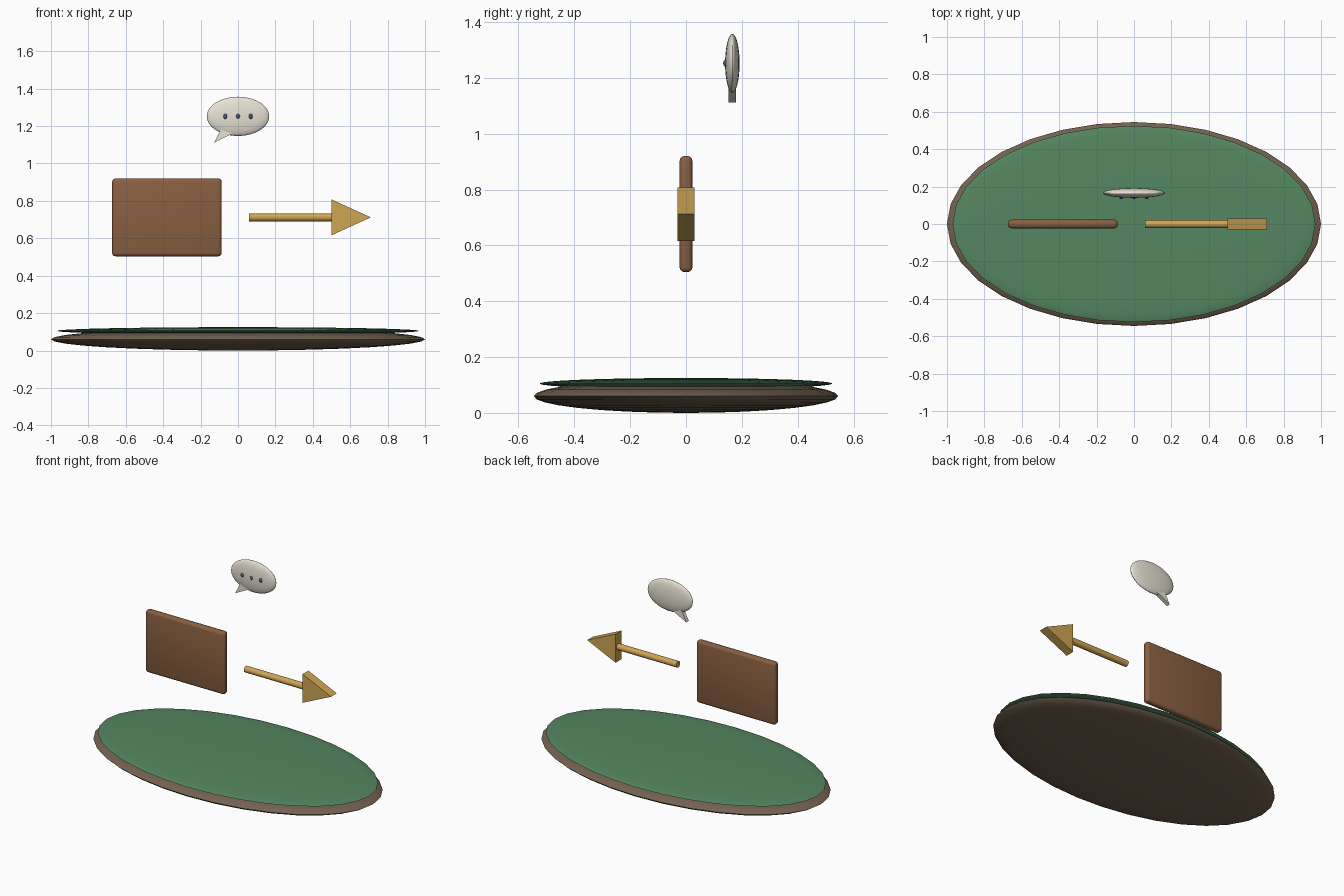
import bpy, bmesh, math
from mathutils import Matrix

if "Cube" in bpy.data.objects:
    bpy.data.objects.remove(bpy.data.objects["Cube"])


def material(name, rgb):
    m = bpy.data.materials.new(name)
    m.diffuse_color = (*rgb, 1)
    m.use_nodes = True
    m.node_tree.nodes["Principled BSDF"].inputs["Base Color"].default_value = m.diffuse_color
    return m


EARTH = material("earth", (0.17, 0.12, 0.08))
GREEN = material("green", (0.09, 0.24, 0.12))
BROWN = material("brown", (0.25, 0.115, 0.052))
GOLD = material("gold", (0.62, 0.38, 0.09))
IVORY = material("ivory", (0.80, 0.76, 0.66))
BLUE = material("blue", (0.07, 0.11, 0.23))


def make(name, bm, mat, smooth=True):
    bmesh.ops.recalc_face_normals(bm, faces=bm.faces)
    mesh = bpy.data.meshes.new(name)
    bm.to_mesh(mesh)
    bm.free()
    for p in mesh.polygons:
        p.use_smooth = smooth
    mesh.materials.append(mat)
    obj = bpy.data.objects.new(name, mesh)
    bpy.context.collection.objects.link(obj)
    return obj


def ellipsoid(name, center, radii, mat, seg=32, rings=16):
    bm = bmesh.new()
    bmesh.ops.create_uvsphere(bm, u_segments=seg, v_segments=rings, radius=1,
                              matrix=Matrix.Translation(center) @ Matrix.Diagonal((*radii, 1)))
    return make(name, bm, mat)


def prism(name, profile, y, half, mat):
    # front-view outline (x, z) extruded along y
    bm = bmesh.new()
    face = bm.faces.new([bm.verts.new((px, y - half, pz)) for px, pz in profile])
    ext = bmesh.ops.extrude_face_region(bm, geom=[face])
    verts = [g for g in ext["geom"] if isinstance(g, bmesh.types.BMVert)]
    bmesh.ops.translate(bm, verts=verts, vec=(0, 2 * half, 0))
    return make(name, bm, mat, smooth=False)


# Oval base and its green top
ellipsoid("base_ground", (0, 0, 0.06), (1, 0.545, 0.06), EARTH)
ellipsoid("base_top", (0, 0, 0.105), (0.97, 0.525, 0.02), GREEN)

# Floating board with rounded edges
bm = bmesh.new()
bmesh.ops.create_cube(bm, size=1, matrix=Matrix.Translation((-0.38, 0, 0.712))
                      @ Matrix.Diagonal((0.586, 0.046, 0.416, 1)))
bmesh.ops.bevel(bm, geom=bm.edges[:], offset=0.018, segments=3, profile=0.5, affect='EDGES')
board = make("board", bm, BROWN)

# Arrow pointing right
bm = bmesh.new()
bmesh.ops.create_cone(bm, cap_ends=True, segments=16, radius1=0.021, radius2=0.021, depth=0.45,
                      matrix=Matrix.Translation((0.283, 0, 0.712)) @ Matrix.Rotation(math.pi / 2, 4, 'Y'))
shaft = make("arrow_shaft", bm, GOLD)
prism("arrow_head", [(0.5, 0.616), (0.71, 0.712), (0.5, 0.808)], 0, 0.03, GOLD)

# Speech bubble with tail and three dots
ellipsoid("bubble", (0, 0.166, 1.252), (0.167, 0.026, 0.105), IVORY)
prism("bubble_tail", [(-0.128, 1.111), (-0.01, 1.17), (-0.085, 1.195)], 0.166, 0.013, IVORY)
for i in (-1, 0, 1):
    ellipsoid("bubble_dot", (i * 0.068, 0.145, 1.252), (0.011, 0.012, 0.014), BLUE, 16, 8)

# Smooth the rounded parts, keeping hard edges crisp
bpy.ops.object.select_all(action='DESELECT')
for obj in bpy.context.collection.objects:
    if obj.data.polygons[0].use_smooth:
        obj.select_set(True)
        bpy.context.view_layer.objects.active = obj
bpy.ops.object.shade_smooth_by_angle(angle=math.radians(40))
